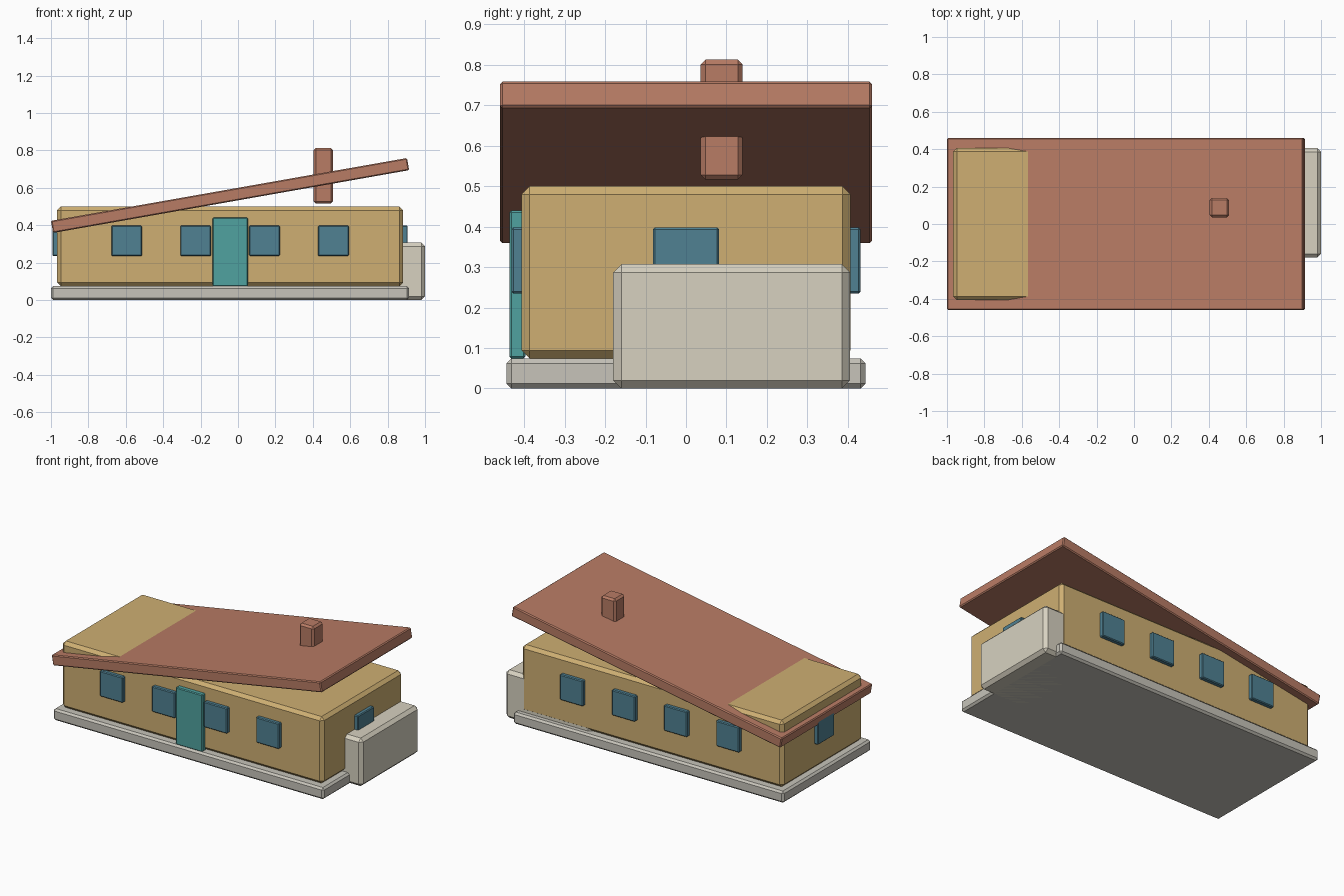
import bpy, math
from mathutils import Matrix

if "Cube" in bpy.data.objects:
    bpy.data.objects.remove(bpy.data.objects["Cube"])


def material(name, rgb):
    m = bpy.data.materials.new(name)
    m.diffuse_color = (*rgb, 1)
    m.use_nodes = True
    m.node_tree.nodes["Principled BSDF"].inputs["Base Color"].default_value = m.diffuse_color
    return m


WALL = material("ochre_wall", (0.62, 0.43, 0.17))
ROOF = material("clay_roof", (0.48, 0.20, 0.13))
GLASS = material("blue_glass", (0.08, 0.22, 0.29))
DOOR = material("teal_door", (0.08, 0.36, 0.35))
STONE = material("pale_stone", (0.57, 0.55, 0.49))
ANNEX = material("cream_plaster", (0.68, 0.64, 0.53))


def box(name, x, y, z, mat, bevel):
    """Chamfered box from (min, max) ranges on each axis."""
    bpy.ops.mesh.primitive_cube_add(size=1, location=[(a + b) / 2 for a, b in (x, y, z)])
    ob = bpy.context.object
    ob.name = name
    ob.data.transform(Matrix.Diagonal([b - a for a, b in (x, y, z)] + [1]))
    ob.data.materials.append(mat)
    mod = ob.modifiers.new("chamfer", 'BEVEL')
    mod.width = bevel
    mod.segments = 1
    return ob


CX = -0.0425          # centre of the main house
HX, HY = 0.925, 0.407  # half size of the walls
OUT, IN = 0.025, 0.01  # how far openings stand out of / sink into the wall

# Base slab and walls
box("foundation", (CX - 0.9575, CX + 0.9575), (-0.444, 0.444), (0, 0.074), STONE, 0.012)
box("walls", (CX - HX, CX + HX), (-HY, HY), (0.074, 0.5), WALL, 0.02)

# Side annex, running into the house
box("annex", (0.39, 1.0), (-0.18, 0.406), (0, 0.307), ANNEX, 0.02)

# Single-pitch roof, rising to the right
roof = box("roof", (CX - 0.9665, CX + 0.9665), (-0.46, 0.46), (0.526, 0.592), ROOF, 0.006)
roof.rotation_euler.y = -math.radians(10)

# Chimney through the roof
box("chimney", (0.404, 0.508), (0.036, 0.14), (0.516, 0.813), ROOF, 0.012)

# Windows: four on each long side, one on each end
WZ = (0.235, 0.398)
for label, s in (("front", -1), ("back", 1)):
    y = sorted((s * (HY - IN), s * (HY + OUT)))
    for i in range(4):
        x = CX + (i - 1.5) * 0.3685
        box(f"{label}_window_{i + 1}", (x - 0.082, x + 0.082), y, WZ, GLASS, 0.005)
for label, s in (("left", -1), ("right", 1)):
    x = sorted((CX + s * (HX - IN), CX + s * (HX + OUT)))
    box(f"{label}_window", x, (-0.082, 0.082), WZ, GLASS, 0.005)

# Front door
box("front_door", (-0.135, 0.053), (-HY - 0.03, -HY + IN), (0.074, 0.44), DOOR, 0.005)
